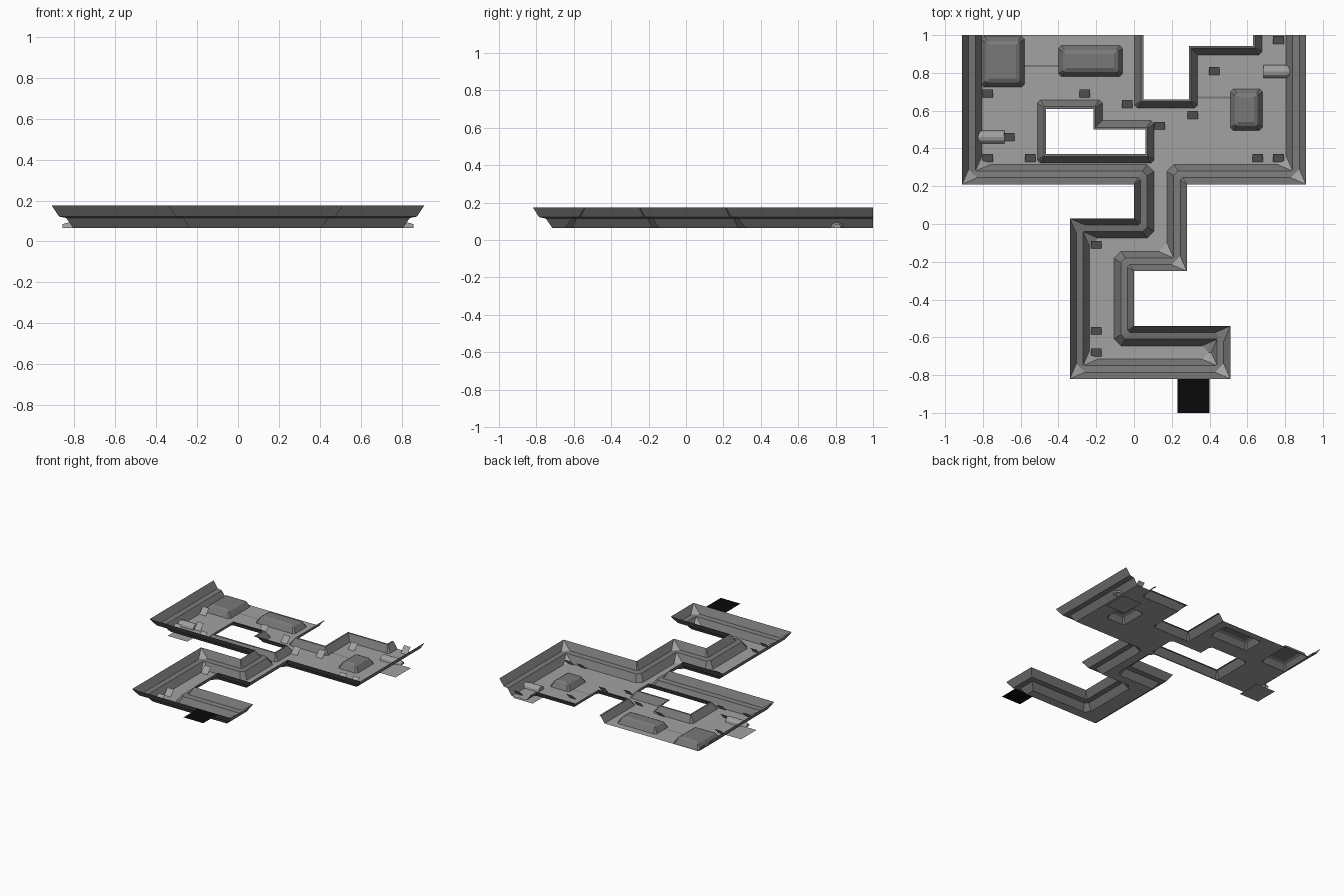
import bpy, bmesh, math
from mathutils import Vector

if "Cube" in bpy.data.objects:
    bpy.data.objects.remove(bpy.data.objects["Cube"])

FLOOR_Z, MID_Z, TOP_Z = 0.065, 0.115, 0.175


def material(name, v):
    m = bpy.data.materials.new(name)
    m.diffuse_color = (v, v, v, 1)
    m.use_nodes = True
    m.node_tree.nodes["Principled BSDF"].inputs["Base Color"].default_value = m.diffuse_color
    return m


LIGHT = material("floor grey", 0.36)
DARK = material("trim grey", 0.19)
BLACK = material("black", 0.003)


def make(name, verts, faces, mat):
    me = bpy.data.meshes.new(name)
    me.from_pydata([tuple(v) for v in verts], [], faces)
    me.materials.append(mat)
    ob = bpy.data.objects.new(name, me)
    bpy.context.collection.objects.link(ob)
    bm = bmesh.new()
    bm.from_mesh(me)
    bmesh.ops.remove_doubles(bm, verts=bm.verts, dist=1e-5)
    bm.to_mesh(me)
    bm.free()
    return ob


def corners(path, closed):
    """Yield point, incoming and outgoing direction, and turn (+1 left, -1 right, 0 end)."""
    n = len(path)
    for i in range(n):
        p = Vector(path[i])
        out = (Vector(path[(i + 1) % n]) - p).normalized()
        inc = (p - Vector(path[i - 1])).normalized()
        if not closed and i == 0:
            inc = out
        if not closed and i == n - 1:
            out = inc
        turn = inc.x * out.y - inc.y * out.x
        yield p, inc, out, round(turn)


def ring(path, closed, d, z):
    """Offset a path to its left by d; right-hand corners are cut off."""
    pts = []
    for p, a, b, turn in corners(path, closed):
        na, nb = Vector((-a.y, a.x)), Vector((-b.y, b.x))
        q = p + na * d if turn == 0 else p + (na + nb) * d
        if turn < 0:
            k = 0.35 * d
            pts += [q - a * k, q + b * k]
        else:
            pts.append(q)
    return [Vector((q.x, q.y, z)) for q in pts]


def wall(name, path, closed, profile, cap=False):
    """Sweep a stepped profile of (offset, height) along a path; return the foot ring."""
    rings = [ring(path, closed, d, z) for d, z in profile]
    n = len(rings[0])
    faces = []
    for r in range(len(rings) - 1):
        for i in range(n if closed else n - 1):
            j = (i + 1) % n
            faces.append((r * n + i, r * n + j, (r + 1) * n + j, (r + 1) * n + i))
    if cap:
        faces.append(tuple(reversed(range(n))))
    # faces are listed from the foot up so they look towards the floor
    faces = [f[::-1] if len(f) == 4 and not cap else f for f in faces]
    ob = make(name, [v for r in rings for v in r], faces, DARK)
    bm = bmesh.new()
    bm.from_mesh(ob.data)
    bmesh.ops.dissolve_degenerate(bm, edges=bm.edges, dist=1e-5)
    bm.normal_update()
    down = [f for f in bm.faces if f.normal.z < 0]
    bmesh.ops.reverse_faces(bm, faces=down)
    bm.to_mesh(ob.data)
    bm.free()
    return rings[-1]


# Tall stepped wall around rooms and corridor
outer = [(-.91, 1), (-.91, .21), (0, .21), (0, .03), (-.34, .03), (-.34, -.82),
         (.51, -.82), (.51, -.54), (0, -.54), (0, -.25), (.28, -.25), (.28, .21),
         (.91, .21), (.91, 1)]
TALL = [(0, TOP_Z), (.035, .122), (.07, MID_Z), (.105, FLOOR_Z)]
LOW = [(0, MID_Z), (.012, MID_Z), (.047, FLOOR_Z)]
foot_outer = wall("outer_wall", outer, False, TALL)

# Low walls along the back recess and around the pit
recess = [(.63, 1), (.63, .943), (.29, .943), (.29, .66), (.05, .66), (.05, 1)]
foot_recess = wall("recess_wall", recess, False, LOW)
pit = [(-.465, .37), (.06, .37), (.06, .50), (-.215, .50), (-.215, .61), (-.465, .61)]
loops = [foot_outer + foot_recess, wall("pit_wall", pit[::-1], True, LOW)]

# Raised blocks with sloping sides
for i, (x0, x1, y0, y1) in enumerate([(-.765, -.625, .77, .95), (-.355, -.105, .825, .90),
                                      (.555, .635, .54, .67)]):
    rect = [(x0, y0), (x0, y1), (x1, y1), (x1, y0)]
    loops.append(wall(f"raised_block_{i}", rect, True,
                      [(0, MID_Z), (.02, .105), (.045, FLOOR_Z)], cap=True))

# Floor: outline filled around the openings
bm = bmesh.new()
edges = []
for loop in loops:
    vs = [bm.verts.new(p) for p in loop]
    edges += [bm.edges.new((vs[i - 1], vs[i])) for i in range(len(vs))]
bmesh.ops.triangle_fill(bm, use_beauty=True, use_dissolve=False, edges=edges,
                        normal=Vector((0, 0, 1)))
bm.normal_update()
bmesh.ops.reverse_faces(bm, faces=[f for f in bm.faces if f.normal.z < 0])
floor_mesh = bpy.data.meshes.new("floor")
bm.to_mesh(floor_mesh)
bm.free()
floor_mesh.materials.append(LIGHT)
bpy.context.collection.objects.link(bpy.data.objects.new("floor", floor_mesh))

# Triangular braces in the inside corners of the tall wall
verts, faces = [], []
for p, a, b, turn in corners(outer, False):
    if turn > 0:
        inward = Vector((-a.y - b.y, a.x + b.x))
        for (dh, zh), (dl, zl) in ((TALL[0], TALL[1]), (TALL[2], TALL[3])):
            low, high = p + inward * dl, p + inward * dh
            k = len(verts)
            verts += [(*(low - a * .045), zl), (*(low + b * .045), zl), (*high, zh)]
            faces.append((k, k + 1, k + 2))
make("corner_braces", verts, faces, LIGHT)

# Small tilted panels facing the front
panels = [(-.775, .69), (-.26, .69), (-.775, .35), (-.55, .35), (-.66, .46), (-.035, .635),
          (.31, .577), (.135, .52), (.425, .81), (.765, .975), (.655, .35), (.765, .35),
          (-.2, -.11), (-.2, -.565), (-.2, -.68)]
verts, faces = [], []
for x, y in panels:
    k = len(verts)
    for sx, sy in ((-1, -1), (1, -1), (1, 1), (-1, 1)):
        verts.append((x + sx * .028, y + sy * .021, FLOOR_Z + .002 + (.045 if sy > 0 else 0)))
    faces.append((k, k + 1, k + 2, k + 3))
make("tilted_panels", verts, faces, LIGHT)


# Half-round pipes with a narrowed outer end
def pipe(name, y, side):
    n, verts, faces = 6, [], []
    for x, r in ((.685, .034), (.81, .034), (.857, .02)):
        for i in range(n + 1):
            t = math.pi * i / n
            verts.append((side * x, y + side * r * math.cos(t), FLOOR_Z + r * math.sin(t)))
    for r in range(2):
        for i in range(n):
            a = r * (n + 1) + i
            faces.append((a, a + n + 1, a + n + 2, a + 1))
    faces += [tuple(range(n + 1)), tuple(reversed(range(2 * n + 2, 3 * n + 3)))]
    make(name, verts, faces, LIGHT)


pipe("left_pipe", .46, -1)
pipe("right_pipe", .807, 1)


# Flat plates: two under the rooms, one black entry plate at the wall top
def plate(name, x0, x1, y0, y1, z, mat):
    make(name, [(x0, y0, z), (x1, y0, z), (x1, y1, z), (x0, y1, z)], [(0, 1, 2, 3)], mat)


plate("left_lower_plate", -.86, -.69, .36, .55, 0, LIGHT)
plate("right_lower_plate", .69, .86, .715, .905, 0, LIGHT)
plate("entry_plate", .23, .40, -1, -.82, TOP_Z, BLACK)

# Thin floor strips beside the blocks
plate("left_floor_strip", -.58, -.40, .832, .842, FLOOR_Z + .004, DARK)
plate("right_floor_strip", .335, .51, .665, .675, FLOOR_Z + .004, DARK)
